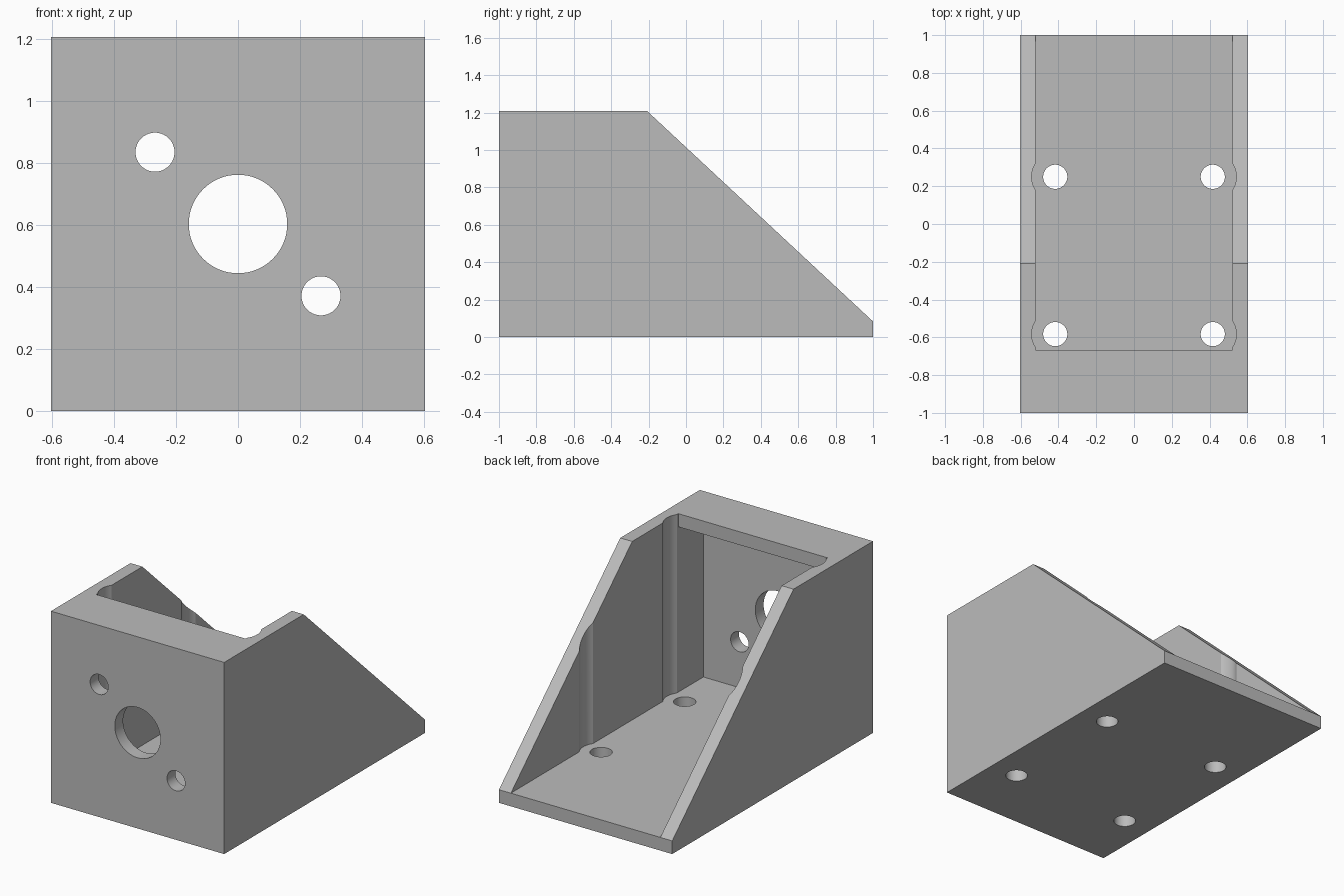
import bpy
import math

if "Cube" in bpy.data.objects:
    bpy.data.objects.remove(bpy.data.objects["Cube"], do_unlink=True)

WALL, HALF, TOP = 0.083, 0.604, 1.208
INNER = HALF - WALL

grey = bpy.data.materials.new("mid_grey")
grey.use_nodes = True
colour = (0.5, 0.5, 0.5, 1)
grey.diffuse_color = colour
grey.node_tree.nodes["Principled BSDF"].inputs["Base Color"].default_value = colour


def extrude_x(name, profile, half):
    """Solid with a (y, z) outline, swept across x."""
    n = len(profile)
    verts = [(x, y, z) for x in (-half, half) for y, z in profile]
    faces = [tuple(reversed(range(n))), tuple(range(n, 2 * n))]
    faces += [(i, (i + 1) % n, (i + 1) % n + n, i + n) for i in range(n)]
    mesh = bpy.data.meshes.new(name)
    mesh.from_pydata(verts, [], faces)
    mesh.materials.append(grey)
    obj = bpy.data.objects.new(name, mesh)
    bpy.context.collection.objects.link(obj)
    return obj


def block(name, half, y0, y1, z0, z1):
    return extrude_x(name, [(y0, z0), (y1, z0), (y1, z1), (y0, z1)], half)


def cylinder(name, radius, depth, location, along_y=False):
    bpy.ops.mesh.primitive_cylinder_add(
        vertices=64, radius=radius, depth=depth, location=location,
        rotation=(math.pi / 2 if along_y else 0, 0, 0))
    obj = bpy.context.object
    obj.name = name
    obj.data.materials.append(grey)
    return obj


def combine(target, tool, operation="DIFFERENCE"):
    mod = target.modifiers.new(tool.name, "BOOLEAN")
    mod.operation, mod.solver, mod.object = operation, "EXACT", tool
    bpy.ops.object.select_all(action="DESELECT")
    bpy.context.view_layer.objects.active = target
    target.select_set(True)
    bpy.ops.object.modifier_apply(modifier=mod.name)
    bpy.data.objects.remove(tool, do_unlink=True)


# Outer body with sloping back
bracket = extrude_x("motor_bracket", [
    (-1, 0), (1, 0), (1, WALL), (-0.208, TOP), (-1, TOP)], HALF)

# Open pocket between the side walls
combine(bracket, block("pocket", INNER, -1 + WALL, 1.3, WALL, 1.5))

# Tool clearance grooves in the walls and bolt holes in the floor
for x in (-0.417, 0.417):
    for y in (-0.583, 0.25):
        combine(bracket, cylinder("groove", 0.125, 1.5, (x, y, WALL + 0.75)))
        combine(bracket, cylinder("bolt_hole", 0.064, 0.4, (x, y, 0)))

# Lip across the top of the front wall
combine(bracket, block("lip", INNER + 0.04, -0.96, -0.667, TOP - WALL, TOP), "UNION")

# Shaft hole and two screw holes through the front
for x, z, r in ((0, 0.604, 0.159), (-0.268, 0.836, 0.063), (0.268, 0.372, 0.063)):
    combine(bracket, cylinder("front_hole", r, 0.4, (x, -1, z), True))

bpy.ops.object.select_all(action="DESELECT")
bracket.select_set(True)
bpy.context.view_layer.objects.active = bracket
bpy.ops.object.shade_smooth_by_angle(angle=math.radians(25))
